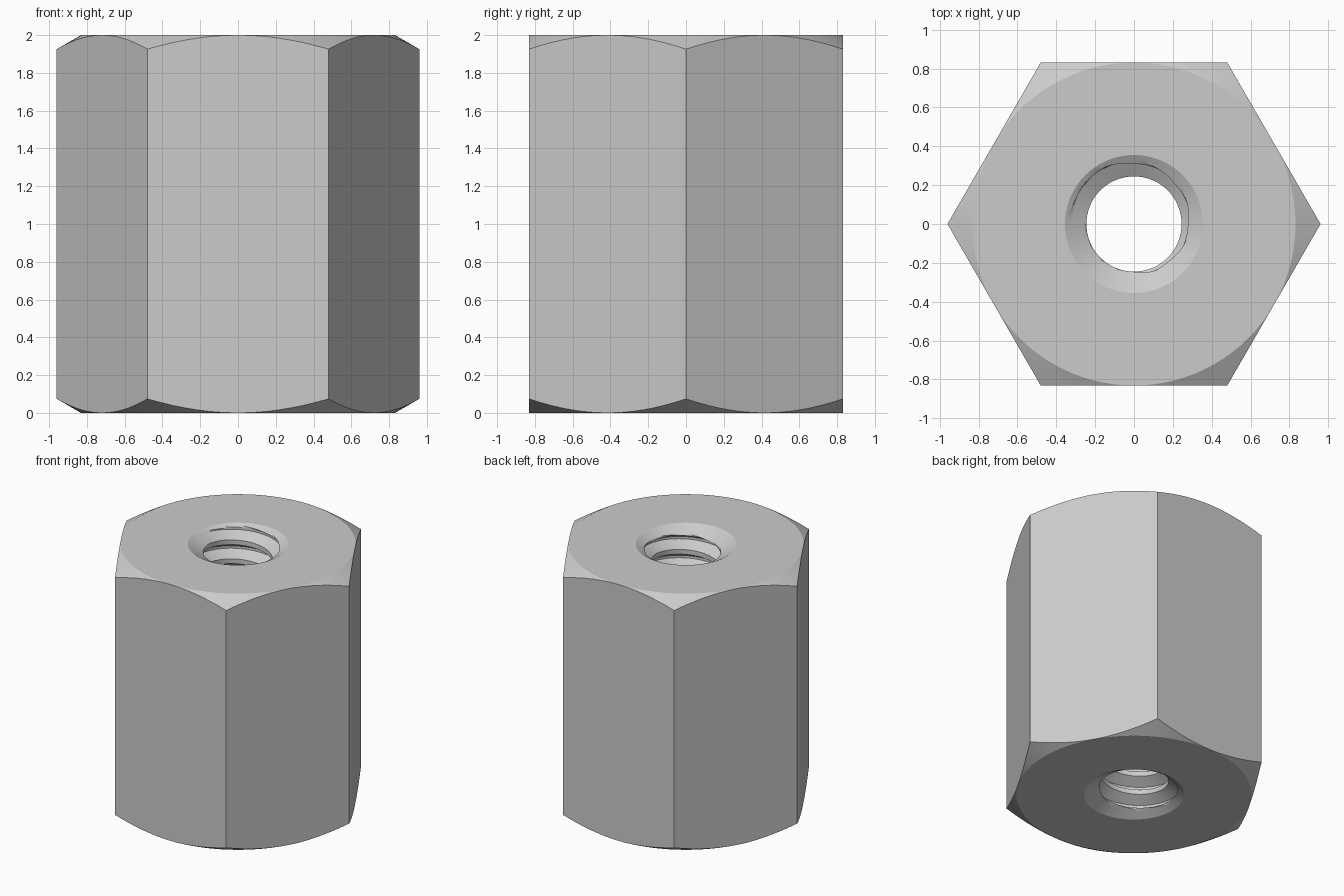
import bpy, bmesh
from math import pi, sin, cos, tan, radians

if "Cube" in bpy.data.objects:
    bpy.data.objects.remove(bpy.data.objects["Cube"])

N = 96                      # segments around
H = 2.0                     # height
R_HEX = 0.96
APO = R_HEX * cos(pi / 6)
SLOPE = tan(radians(30))    # all chamfers are 30 degrees
R_MINOR, R_MAJOR, R_MOUTH = 0.245, 0.325, 0.355
PITCH, STEPS = 0.148, 16    # thread pitch, samples per pitch

bm = bmesh.new()
angles = [-pi / 2 + 2 * pi * i / N for i in range(N)]


def vert(r, a, z):
    return bm.verts.new((r * cos(a), r * sin(a), z))


def strip(low, high):
    for i in range(N):
        j = (i + 1) % N
        bm.faces.new((low[i], low[j], high[j], high[i]))


def hex_radius(a):
    return APO / cos((a % (pi / 3)) - pi / 6)


def thread_radius(f):
    # flat crest, flank, flat root, flank
    if f <= 0.25:
        t = 0
    elif f < 0.5625:
        t = (f - 0.25) / 0.3125
    elif f <= 0.6875:
        t = 1
    else:
        t = (1 - f) / 0.3125
    return R_MINOR + (R_MAJOR - R_MINOR) * t


# hexagonal outside with conical corner chamfers, and annular end faces
def mouth(z):
    return [vert(R_MOUTH, a, z) for a in angles]


def circle(z):
    return [vert(APO, a, z) for a in angles]


drop = [(hex_radius(a) - APO) * SLOPE for a in angles]
side_low = [vert(hex_radius(a), a, d) for a, d in zip(angles, drop)]
side_high = [vert(hex_radius(a), a, H - d) for a, d in zip(angles, drop)]
rings = [mouth(0), circle(0), side_low, side_high, circle(H), mouth(H)]
for low, high in zip(rings, rings[1:]):
    strip(low, high)

# threaded bore: helical rows clamped to the ends and opened by countersinks
rows = {}
k_min, k_max = -15 * STEPS, 2 * STEPS
for k in range(k_min, k_max + 1):
    row = []
    for i, a in enumerate(angles):
        z = min(H, max(0, 1.937 + PITCH * (k / STEPS + i / N)))
        sink = R_MOUTH - min(z, H - z) / SLOPE
        r = R_MOUTH if z in (0, H) else max(thread_radius((k % STEPS) / STEPS), sink)
        row.append(vert(r, a, z))
    rows[k] = row
for k in range(k_min, k_max - STEPS):
    for i in range(N):
        j, s = (i + 1, 0) if i < N - 1 else (0, STEPS)
        bm.faces.new((rows[k][i], rows[k + 1][i], rows[k + 1 + s][j], rows[k + s][j]))

bmesh.ops.remove_doubles(bm, verts=bm.verts[:], dist=1e-5)
loose = [v for v in bm.verts if not v.link_faces]
bmesh.ops.delete(bm, geom=loose, context='VERTS')
bmesh.ops.recalc_face_normals(bm, faces=bm.faces[:])

mesh = bpy.data.meshes.new("hex_coupling_nut")
bm.to_mesh(mesh)
bm.free()
nut = bpy.data.objects.new("hex_coupling_nut", mesh)
bpy.context.collection.objects.link(nut)
bpy.context.view_layer.objects.active = nut
nut.select_set(True)
bpy.ops.object.shade_smooth_by_angle(angle=radians(20))
